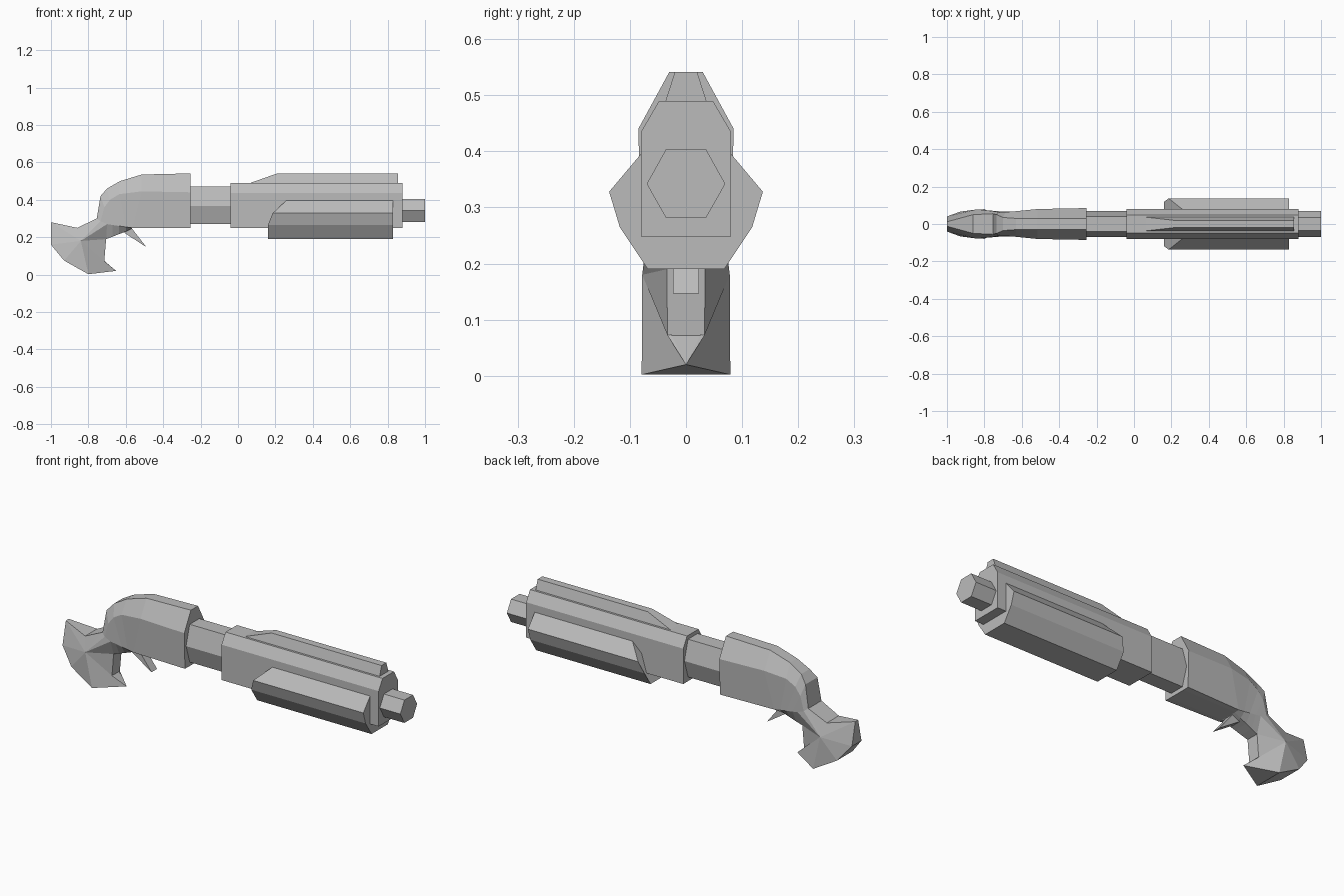
import bpy, bmesh

if "Cube" in bpy.data.objects:
    bpy.data.objects.remove(bpy.data.objects["Cube"])

steel = bpy.data.materials.new("plain grey")
steel.diffuse_color = (0.5, 0.5, 0.5, 1)
steel.use_nodes = True
steel.node_tree.nodes["Principled BSDF"].inputs["Base Color"].default_value = steel.diffuse_color


def finish(name, bm):
    bmesh.ops.remove_doubles(bm, verts=bm.verts[:], dist=0.0005)
    bmesh.ops.recalc_face_normals(bm, faces=bm.faces[:])
    mesh = bpy.data.meshes.new(name)
    bm.to_mesh(mesh)
    bm.free()
    mesh.materials.append(steel)
    ob = bpy.data.objects.new(name, mesh)
    bpy.context.collection.objects.link(ob)
    return ob


def loft(name, stations):
    """Each station lists (x, z, half width) from top to bottom, mirrored across y."""
    bm = bmesh.new()
    rings = []
    for st in stations:
        ring = [bm.verts.new((x, w, z)) for x, z, w in st]
        ring += [bm.verts.new((x, -w, z)) for x, z, w in reversed(st)]
        rings.append(ring)
    n = len(rings[0])
    for a, b in zip(rings, rings[1:]):
        for i in range(n):
            j = (i + 1) % n
            bm.faces.new((a[i], a[j], b[j], b[i]))
    bm.faces.new(rings[0])
    bm.faces.new(rings[-1])
    return finish(name, bm)


def prism(name, x0, x1, section):
    return loft(name, [[(x, z, w) for z, w in section] for x in (x0, x1)])


def shell(name, outline, hub):
    """Side outline of (x, z, half width), with both cheeks fanned to a raised hub."""
    bm = bmesh.new()
    sides = []
    for s in (1, -1):
        vs = [bm.verts.new((x, s * w, z)) for x, z, w in outline]
        c = bm.verts.new((hub[0], s * hub[2], hub[1]))
        for i in range(len(vs)):
            bm.faces.new((vs[i - 1], vs[i], c))
        sides.append(vs)
    a, b = sides
    for i in range(len(a)):
        bm.faces.new((a[i - 1], a[i], b[i], b[i - 1]))
    bmesh.ops.dissolve_degenerate(bm, dist=0.0005, edges=bm.edges[:])
    return finish(name, bm)


# Barrel group
prism("muzzle", 0.87, 1.0, [(0.403, 0.036), (0.342, 0.07), (0.282, 0.036)])
prism("barrel_housing", -0.04, 0.88, [(0.49, 0.048), (0.435, 0.08), (0.248, 0.08)])
prism("connecting_tube", -0.27, -0.03, [(0.47, 0.04), (0.366, 0.07), (0.27, 0.04)])

# Sight rib with a sloping rear end
loft("top_rib", [
    [(0.21, 0.541, 0.02), (0.06, 0.488, 0.037)],
    [(0.855, 0.541, 0.02), (0.855, 0.488, 0.037)],
])

# Pump fore-end, cut back at the rear
fore = [(0.26, 0.398, 0.078), (0.185, 0.328, 0.137),
        (0.16, 0.265, 0.118), (0.16, 0.19, 0.068)]
loft("fore_end", [fore, [(0.83, z, w) for x, z, w in fore]])

# Receiver sweeping down into the neck: top, shoulder, lower side, underside
loft("receiver", [
    [(-.255, .541, .03), (-.255, .44, .085), (-.255, .25, .08), (-.255, .249, .05)],
    [(-.515, .535, .03), (-.515, .445, .08), (-.565, .25, .07), (-.565, .248, .045)],
    [(-.63, .50, .03), (-.635, .43, .068), (-.60, .255, .068), (-.60, .23, .042)],
    [(-.70, .46, .035), (-.685, .40, .064), (-.635, .26, .067), (-.635, .217, .04)],
    [(-.735, .42, .05), (-.715, .36, .065), (-.67, .265, .066), (-.67, .203, .037)],
    [(-.755, .30, .055), (-.735, .285, .065), (-.70, .27, .066), (-.705, .19, .034)],
])

# Bulbous grip end with a forward spur
shell("grip_pommel", [
    (-.755, .30, .055), (-.86, .25, .05), (-1.0, .28, .012), (-1.0, .16, .04),
    (-.93, .075, .066), (-.80, .002, .079), (-.652, .02, 0), (-.715, .072, .033),
    (-.705, .19, .034), (-.70, .27, .066), (-.735, .285, .065),
], (-.84, .18, .078))

# Trigger blade
bm = bmesh.new()
blade = [[bm.verts.new((x, y, z)) for x, z in ((-.61, .225), (-.49, .147), (-.57, .25))]
         for y in (-.023, .023)]
for tri in blade:
    bm.faces.new(tri)
for i in range(3):
    bm.faces.new((blade[0][i - 1], blade[0][i], blade[1][i], blade[1][i - 1]))
finish("trigger", bm)
